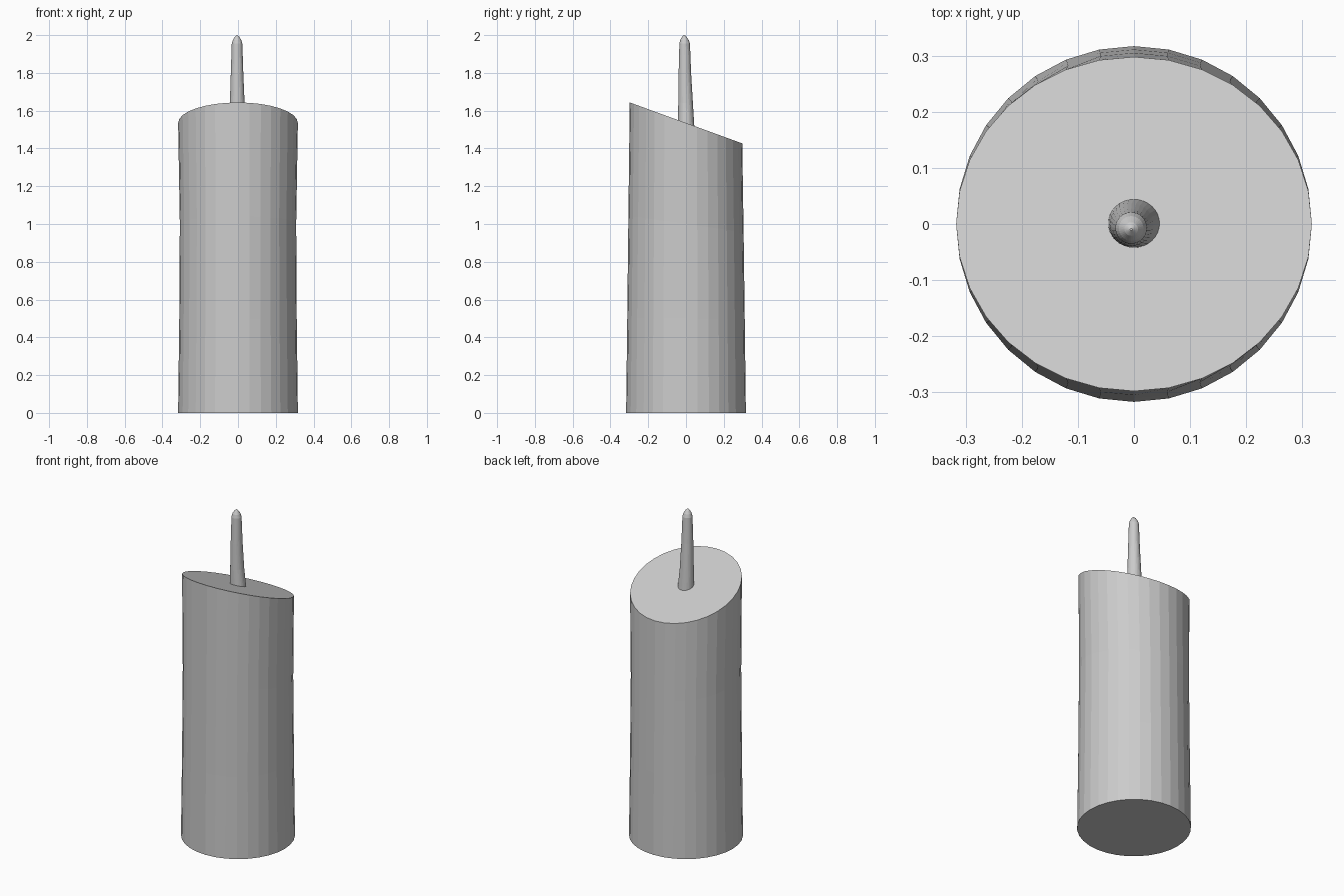
import bpy, bmesh, math

if "Cube" in bpy.data.objects:
    bpy.data.objects.remove(bpy.data.objects["Cube"])

SIDES = 32
TILT = math.radians(20)


def lofted(name, rings):
    """Loft circles given as (x, y, z, radius, tilt about x) and cap both ends."""
    bm = bmesh.new()
    loops = []
    for cx, cy, cz, r, tilt in rings:
        loop = []
        for i in range(SIDES):
            a = 2 * math.pi * i / SIDES
            px, py = r * math.cos(a), r * math.sin(a)
            loop.append(bm.verts.new((cx + px, cy + py * math.cos(tilt),
                                      cz - py * math.sin(tilt))))
        loops.append(loop)
    for low, high in zip(loops, loops[1:]):
        for i in range(SIDES):
            j = (i + 1) % SIDES
            bm.faces.new((low[i], low[j], high[j], high[i]))
    bm.faces.new(loops[0][::-1])
    bm.faces.new(loops[-1])
    bmesh.ops.recalc_face_normals(bm, faces=bm.faces[:])
    mesh = bpy.data.meshes.new(name)
    bm.to_mesh(mesh)
    bm.free()
    obj = bpy.data.objects.new(name, mesh)
    bpy.context.collection.objects.link(obj)
    return obj


# Slightly waisted candle body with a slanted top
lofted("candle_body", [
    (0, 0, 0.0, 0.317, 0),
    (0, 0, 0.50, 0.311, 0),
    (0, 0, 1.00, 0.308, TILT * 0.4),
    (0, 0, 1.535, 0.317, TILT),
])

# Tapered wick, bending slightly, with a rounded tip
lofted("wick", [
    (0, 0.001, 1.53, 0.046, TILT),
    (-0.004, -0.002, 1.64, 0.039, TILT * 0.3),
    (-0.005, -0.006, 1.80, 0.033, 0),
    (-0.005, -0.007, 1.955, 0.028, 0),
    (-0.005, -0.008, 1.975, 0.022, 0),
    (-0.005, -0.009, 1.991, 0.012, 0),
    (-0.005, -0.010, 2.0, 0.002, 0),
])
